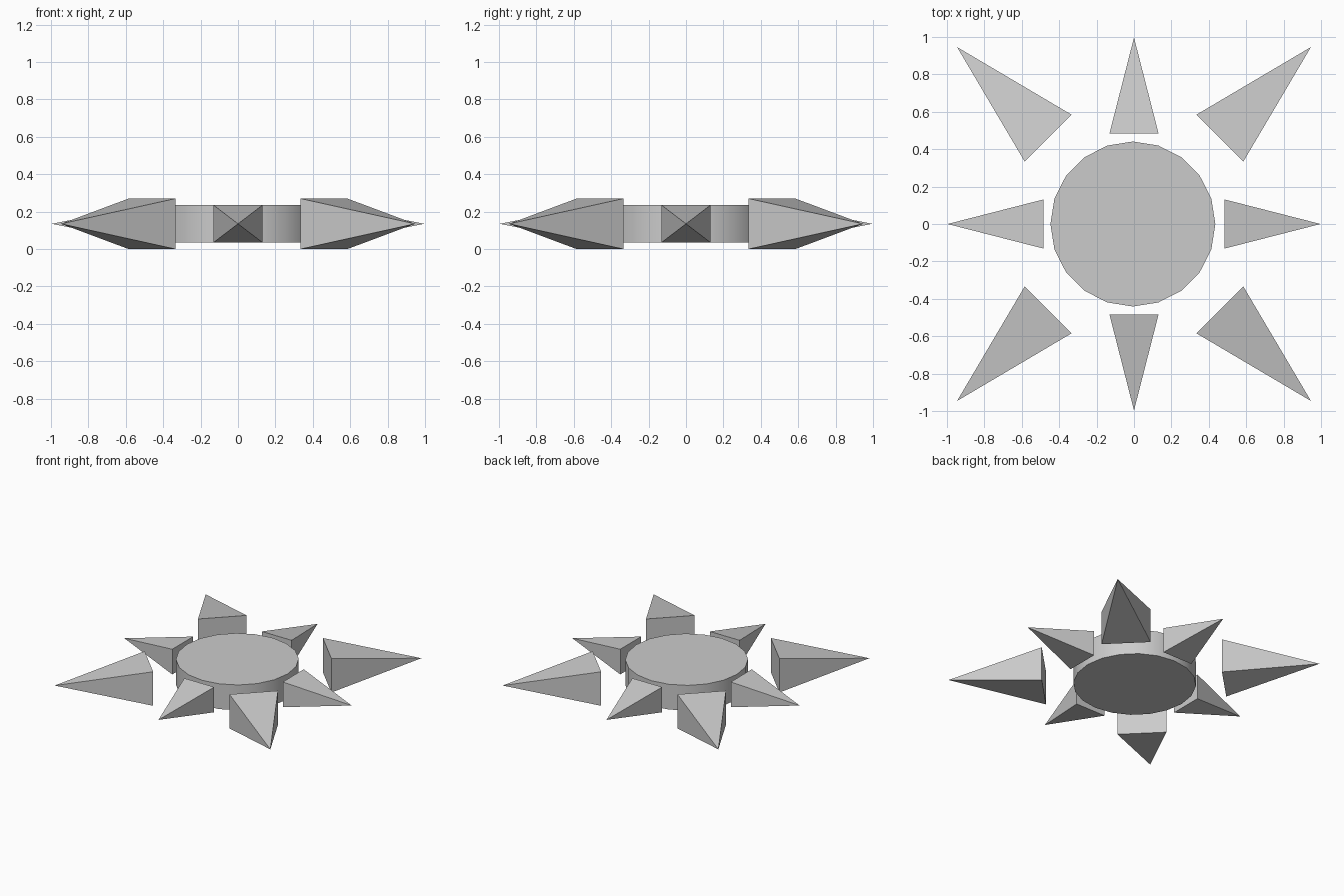
import bpy, bmesh
from math import radians
from mathutils import Matrix, Vector

if "Cube" in bpy.data.objects:
    bpy.data.objects.remove(bpy.data.objects["Cube"])

MID_Z = 0.135


def ray(name, angle, inner, outer, half_w, half_h):
    """Four-sided pyramid lying on its side, pointing outwards."""
    bm = bmesh.new()
    base = [bm.verts.new((inner, y * half_w, z * half_h))
            for y, z in ((-1, -1), (-1, 1), (1, 1), (1, -1))]
    tip = bm.verts.new((outer, 0, 0))
    bm.faces.new(base)
    for i in range(4):
        bm.faces.new((base[i], base[(i + 1) % 4], tip))
    bmesh.ops.recalc_face_normals(bm, faces=bm.faces)
    bm.transform(Matrix.Rotation(angle, 4, 'Z'))
    mesh = bpy.data.meshes.new(name)
    bm.to_mesh(mesh)
    bm.free()
    obj = bpy.data.objects.new(name, mesh)
    obj.location = Vector((0, 0, MID_Z))
    bpy.context.collection.objects.link(obj)


# Central disc: 20 sides, smooth rim with sharp edges
bpy.ops.mesh.primitive_cylinder_add(vertices=20, radius=0.441, depth=0.2,
                                    location=(-0.006, 0, MID_Z))
bpy.context.object.name = "sun_disc"
bpy.ops.object.shade_smooth_by_angle(angle=radians(30))

# Short rays on the axes, long rays on the diagonals
for i in range(4):
    ray(f"short_ray_{i + 1}", radians(90 * i), 0.485, 0.997, 0.131, 0.1)
    ray(f"long_ray_{i + 1}", radians(90 * i + 45), 0.65, 1.338, 0.177, MID_Z)
